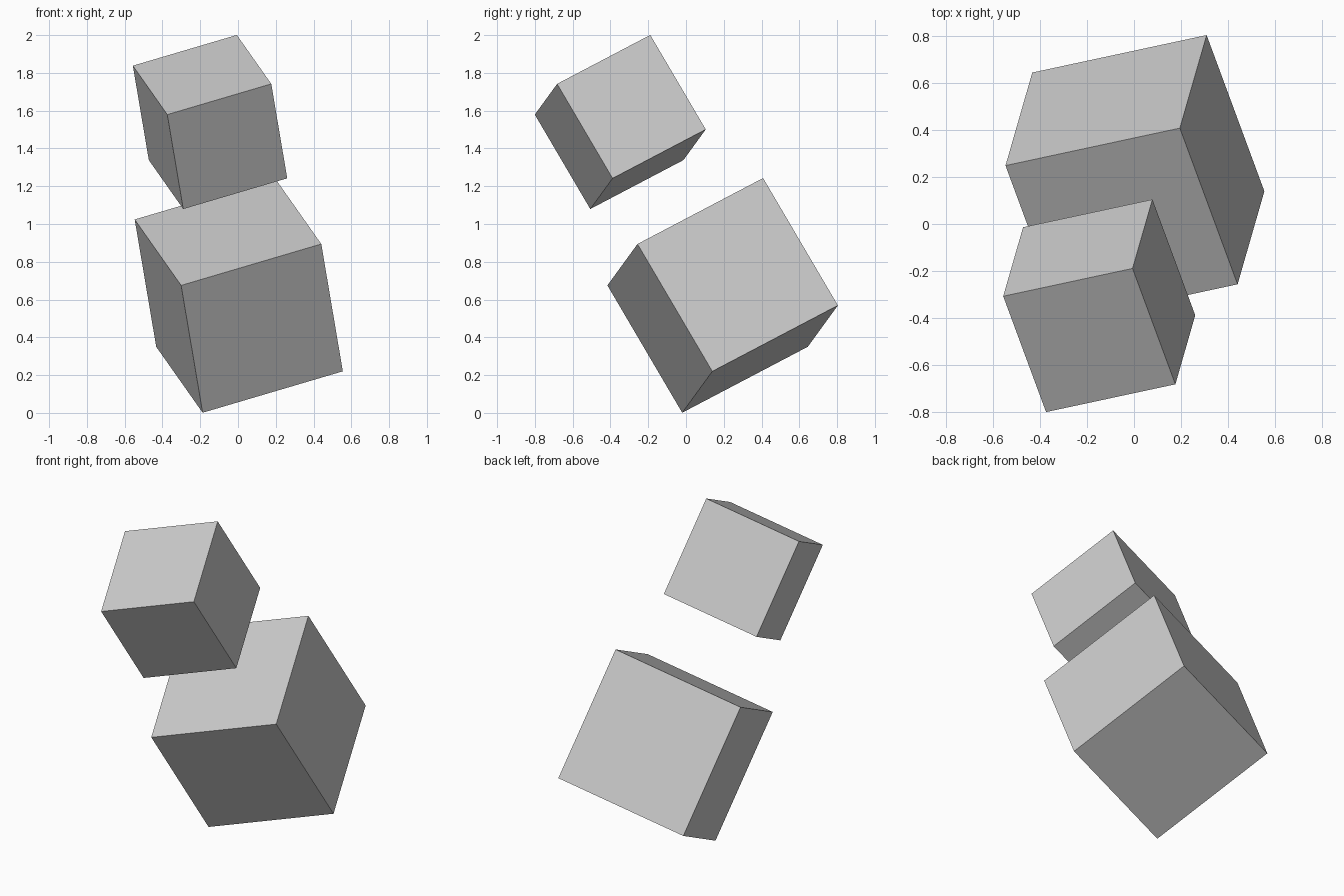
import bpy
from mathutils import Vector, Matrix

if "Cube" in bpy.data.objects:
    bpy.data.objects.remove(bpy.data.objects["Cube"])

# Shared tilt of both cubes, from two measured edge directions
ax = Vector((0.745, 0.16, 0.22)).normalized()
az = Vector((-0.11, -0.395, 0.675))
az = (az - ax * az.dot(ax)).normalized()
ay = az.cross(ax)
tilt = Matrix((ax, ay, az)).transposed().to_euler()


def cube(name, side, centre):
    bpy.ops.mesh.primitive_cube_add(size=side, location=centre, rotation=tilt)
    bpy.context.object.name = name


# Large cube resting on its corner, small cube floating above and in front
cube("large_cube", 0.79, (0.004, 0.194, 0.622))
cube("small_cube", 0.586, (-0.148, -0.348, 1.54))
